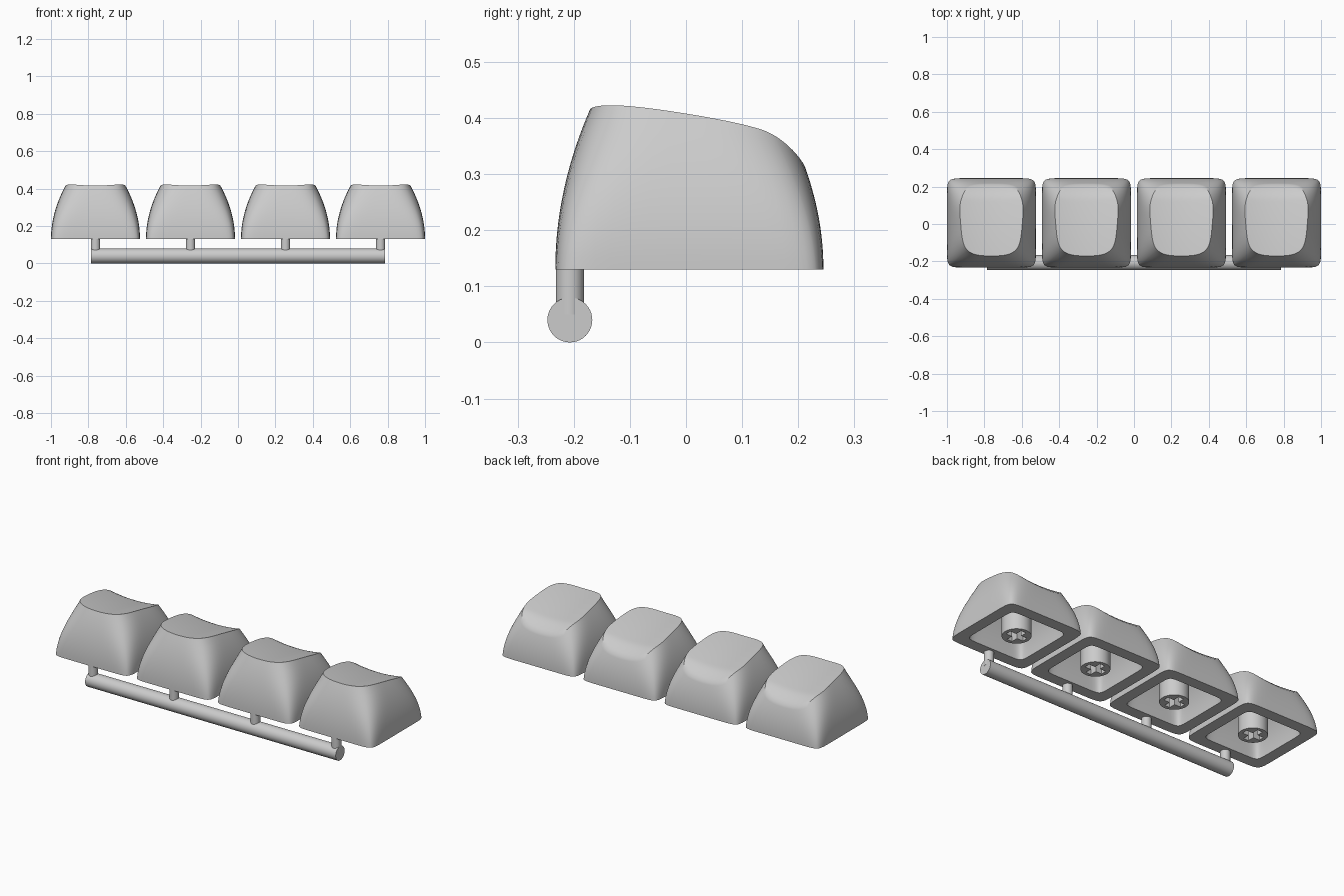
import bpy, bmesh, math

cube = bpy.data.objects.get("Cube")
if cube:
    bpy.data.objects.remove(cube, do_unlink=True)

BASE_Z = 0.13
CAP_X = [-0.762, -0.254, 0.254, 0.762]
ROD_Y = -0.207

grey = bpy.data.materials.new("light_grey_plastic")
grey.use_nodes = True
grey.diffuse_color = (0.6, 0.6, 0.6, 1)
grey.node_tree.nodes["Principled BSDF"].inputs["Base Color"].default_value = (0.6, 0.6, 0.6, 1)


def finish(obj):
    obj.data.materials.clear()
    obj.data.materials.append(grey)
    bpy.ops.object.select_all(action='DESELECT')
    obj.select_set(True)
    bpy.context.view_layer.objects.active = obj
    bpy.ops.object.shade_smooth_by_angle(angle=math.radians(32))
    return obj


def add_object(name, data):
    obj = bpy.data.objects.new(name, data)
    bpy.context.collection.objects.link(obj)
    return obj


# Unit square outline, with points gathered towards the corners
def square_outline(per_side=20):
    points = []
    for side in range(4):
        for i in range(per_side):
            s = math.sin(math.pi * (i / per_side - 0.5))
            points.append([(1, s), (-s, 1), (-1, -s), (s, -1)][side])
    return points


OUTLINE = square_outline()


def rounded(u, power):
    norm = (abs(u[0]) ** power + abs(u[1]) ** power) ** (1 / power)
    return u[0] / norm, u[1] / norm


# Outer wall: tapers and gets rounder with height
def wall_point(u, z):
    t = min(max((z - BASE_Z) / 0.29, 0), 1)
    px, py = rounded(u, 3.5 + 8.5 * (1 - t) ** 2)
    half = 0.238 - 0.08 * t * t
    front = -0.233 + 0.064 * t * t
    back = 0.245 - 0.083 * t * t
    return px * half, (front + back) / 2 + py * (back - front) / 2, z


# Finger dish: hollow across, falling away towards the back
def dish_z(x, y):
    s = y + 0.17
    return 0.416 - 0.11 * s - 0.2 * s * s - 5 * max(0, y - 0.13) ** 2 + 0.6 * x * x


def rim_height(u):
    z = 0.38
    for _ in range(40):
        x, y, _z = wall_point(u, z)
        z = 0.5 * z + 0.5 * dish_z(x, y)
    return z


def cap_mesh():
    bm = bmesh.new()
    rims = [rim_height(u) for u in OUTLINE]
    rings = []
    # Underside hollow, from its ceiling down to the bottom edge
    for f in (1, 0.8, 0.5, 0.2, 0):
        half = 0.175 - 0.055 * f * f
        ring = [rounded(u, 12 - 6 * f) for u in OUTLINE]
        rings.append([(x * half, 0.006 + y * half, BASE_Z + 0.18 * f) for x, y in ring])
    # Outer wall
    for k in range(15):
        rings.append([wall_point(u, BASE_Z + (r - BASE_Z) * k / 14) for u, r in zip(OUTLINE, rims)])
    # Dish
    rim = rings[-1]
    for k in range(1, 12):
        f = 1 - k / 12
        ring = [(x * f, 0.025 + (y - 0.025) * f) for x, y, z in rim]
        rings.append([(x, y, dish_z(x, y)) for x, y in ring])

    loops = [[bm.verts.new(p) for p in ring] for ring in rings]
    n = len(OUTLINE)
    for a, b in zip(loops, loops[1:]):
        for i in range(n):
            j = (i + 1) % n
            bm.faces.new((a[i], a[j], b[j], b[i]))
    bm.faces.new(loops[0])
    top = bm.verts.new((0, 0.025, dish_z(0, 0.025)))
    for i in range(n):
        bm.faces.new((loops[-1][i], loops[-1][(i + 1) % n], top))
    bmesh.ops.recalc_face_normals(bm, faces=bm.faces)
    mesh = bpy.data.meshes.new("key_cap")
    bm.to_mesh(mesh)
    bm.free()
    return mesh


# Round stem with a cross-shaped socket, as a filled and extruded outline
def stem_object(name, x):
    curve = bpy.data.curves.new(name, 'CURVE')
    curve.dimensions = '2D'
    curve.fill_mode = 'BOTH'
    curve.extrude = 0.094
    circle = [(0.074 * math.cos(math.tau * i / 40), 0.074 * math.sin(math.tau * i / 40)) for i in range(40)]
    long, thin = 0.054, 0.016
    cross = []
    for c, s in ((1, 0), (0, 1), (-1, 0), (0, -1)):
        for px, py in ((long, -thin), (long, thin), (thin, thin)):
            cross.append((px * c - py * s, px * s + py * c))
    for points in (circle, cross):
        spline = curve.splines.new('POLY')
        spline.points.add(len(points) - 1)
        for p, (px, py) in zip(spline.points, points):
            p.co = (px, py, 0, 1)
        spline.use_cyclic_u = True
    obj = add_object(name, curve)
    obj.location = (x, 0.006, BASE_Z + 0.094)
    bpy.ops.object.select_all(action='DESELECT')
    obj.select_set(True)
    bpy.context.view_layer.objects.active = obj
    bpy.ops.object.convert(target='MESH')
    return finish(bpy.context.view_layer.objects.active)


def cylinder(name, radius, depth, location, rotation=(0, 0, 0)):
    bpy.ops.mesh.primitive_cylinder_add(vertices=40, radius=radius, depth=depth,
                                        location=location, rotation=rotation)
    obj = bpy.context.object
    obj.name = name
    return finish(obj)


# Row of caps, each with its stem and connecting pin
cap_data = cap_mesh()
for number, x in enumerate(CAP_X, 1):
    cap = add_object(f"key_cap_{number}", cap_data)
    cap.location.x = x
    finish(cap)
    stem_object(f"stem_{number}", x)
    cylinder(f"pin_{number}", 0.025, 0.085, (x, ROD_Y, 0.0925))

# Rod joining the pins
cylinder("connecting_rod", 0.04, 1.57, (0, ROD_Y, 0.04), (0, math.pi / 2, 0))
